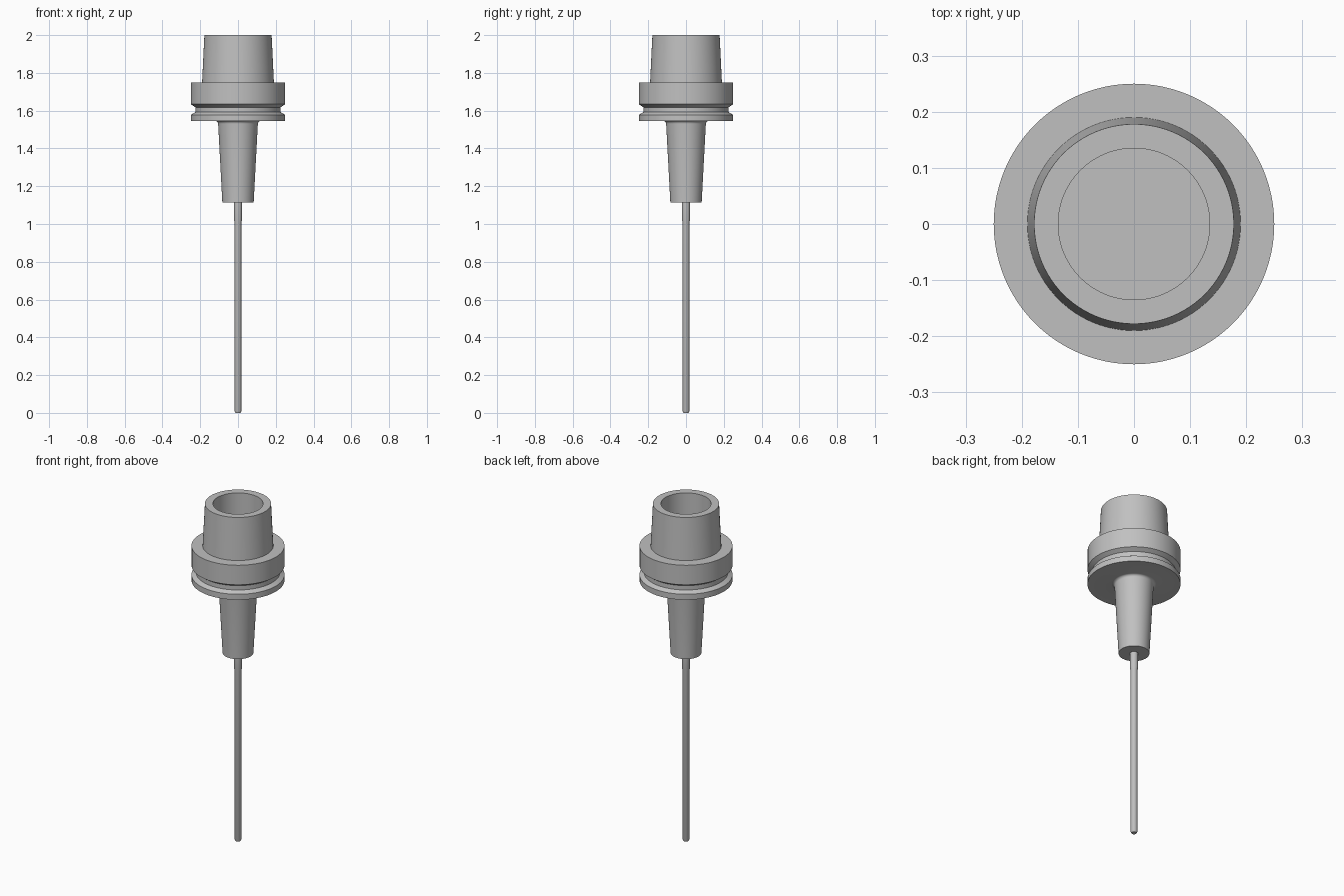
import bpy
import bmesh
import math

cube = bpy.data.objects.get("Cube")
if cube:
    bpy.data.objects.remove(cube, do_unlink=True)

steel = bpy.data.materials.new("steel grey")
steel.use_nodes = True
GREY = (0.53, 0.53, 0.53, 1)
steel.diffuse_color = GREY
steel.node_tree.nodes["Principled BSDF"].inputs["Base Color"].default_value = GREY


def lathe(name, profile, sides):
    """Revolve a (radius, height) profile around z."""
    bm = bmesh.new()
    verts = [bm.verts.new((r, 0, z)) for r, z in profile]
    edges = [bm.edges.new(pair) for pair in zip(verts, verts[1:])]
    bmesh.ops.spin(bm, geom=verts + edges, cent=(0, 0, 0), axis=(0, 0, 1),
                   angle=math.tau, steps=sides, use_merge=True)
    bmesh.ops.remove_doubles(bm, verts=bm.verts, dist=0.0001)
    bmesh.ops.recalc_face_normals(bm, faces=bm.faces)
    mesh = bpy.data.meshes.new(name)
    bm.to_mesh(mesh)
    bm.free()
    mesh.materials.append(steel)
    obj = bpy.data.objects.new(name, mesh)
    bpy.context.collection.objects.link(obj)
    bpy.ops.object.select_all(action="DESELECT")
    obj.select_set(True)
    bpy.context.view_layer.objects.active = obj
    bpy.ops.object.shade_smooth_by_angle(angle=math.radians(25))
    return obj


# Small fillet where the nose meets the flange
FILLET = 0.015
fillet = [(0.105 + FILLET * (1 - math.cos(a)), 1.53 + FILLET * math.sin(a))
          for a in (math.radians(15 * i) for i in range(7))]

# Holder: tapered nose, grooved flange, hollow taper shank
holder = [(0, 1.115), (0.083, 1.115)] + fillet + [
    (0.25, 1.545), (0.25, 1.578), (0.226, 1.592), (0.226, 1.618),
    (0.25, 1.634), (0.25, 1.75), (0.19, 1.75), (0.178, 2.0),
    (0.135, 2.0), (0.135, 1.75), (0, 1.75)]
lathe("tool_holder", holder, 96)

# Cutter: clamped shank, slimmer long shaft, chamfered tip
cutter = [(0, 0), (0.014, 0), (0.0185, 0.01), (0.0185, 1.01),
          (0.022, 1.025), (0.022, 1.13), (0, 1.13)]
lathe("cutting_tool", cutter, 32)
